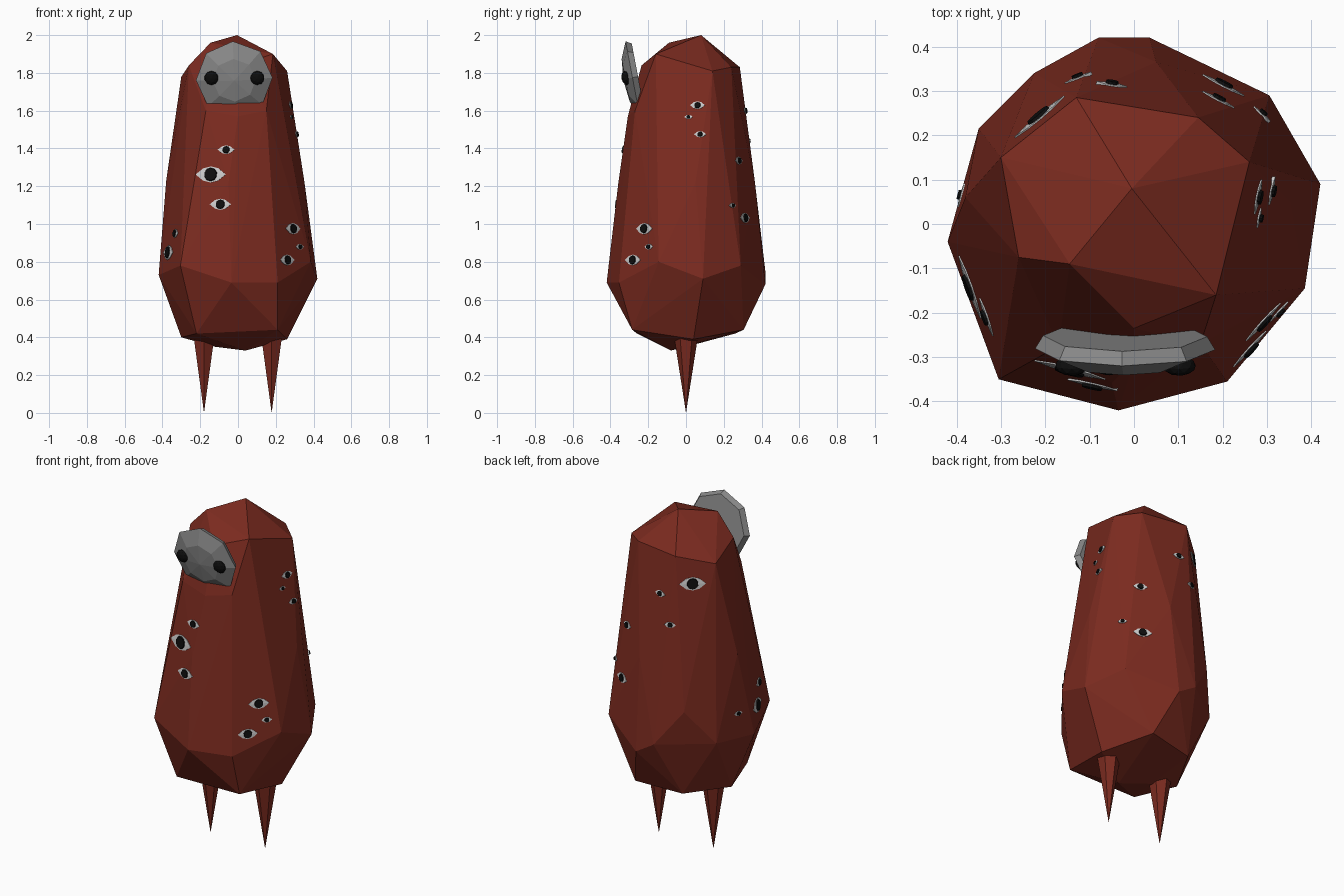
import bpy, bmesh, math
from mathutils import Vector, Matrix
from mathutils.bvhtree import BVHTree

if "Cube" in bpy.data.objects:
    bpy.data.objects.remove(bpy.data.objects["Cube"])


def material(name, r, g, b):
    m = bpy.data.materials.new(name)
    m.diffuse_color = (r, g, b, 1)
    m.use_nodes = True
    m.node_tree.nodes["Principled BSDF"].inputs["Base Color"].default_value = m.diffuse_color
    return m


RED = material("red_skin", 0.2, 0.024, 0.014)
GREY = material("grey_face", 0.25, 0.25, 0.25)
WHITE = material("eye_white", 0.65, 0.65, 0.65)
BLACK = material("black", 0.004, 0.004, 0.004)


def finish(name, bm, mat, matrix=None):
    if matrix:
        bm.transform(matrix)
    bmesh.ops.recalc_face_normals(bm, faces=bm.faces)
    mesh = bpy.data.meshes.new(name)
    bm.to_mesh(mesh)
    bm.free()
    mesh.materials.append(mat)
    ob = bpy.data.objects.new(name, mesh)
    bpy.context.collection.objects.link(ob)
    return ob


def frame(pos, normal):
    """Local x runs level along the surface, local z points outwards."""
    n = normal.normalized()
    x = Vector((0, 0, 1)).cross(n).normalized()
    m = Matrix((x, n.cross(x), n)).transposed().to_4x4()
    m.translation = pos
    return m


# Body: faceted hull over a few irregular rings
belly = [(-.42, -.04, .73), (-.305, -.35, .78), (-.035, -.42, .69), (.21, -.355, .69),
         (.385, -.145, .80), (.42, .09, .71), (.305, .29, .78), (.035, .42, .68),
         (-.08, .42, .75), (-.35, .215, .75), (-.225, .34, .95)]
waist = [(-.38, .06, 1.23), (.352, .05, 1.22), (.05, .365, 1.22), (-.05, -.358, 1.22)]
chest = [(-.17, -.275, 1.6), (.15, -.27, 1.6), (0, -.308, 1.57), (0, -.235, 1.84)]
crown = [(-.3, .15, 1.78), (-.13, .285, 1.83), (.145, .24, 1.83), (.26, .14, 1.81),
         (.185, -.16, 1.9), (-.145, -.09, 1.96), (-.26, -.075, 1.84), (-.005, .08, 2)]
base = [(-.3, 0, .4), (-.22, -.26, .42), (.21, -.285, .44), (.26, .04, .39),
        (.12, .305, .44), (-.16, .26, .42), (.04, -.08, .33), (-.12, 0, .35)]
bm = bmesh.new()
for p in belly + waist + chest + crown + base:
    bm.verts.new(p)
hull = bmesh.ops.convex_hull(bm, input=bm.verts)
loose = [v for v in bm.verts if not v.link_faces]
bmesh.ops.delete(bm, geom=loose, context='VERTS')
bmesh.ops.recalc_face_normals(bm, faces=bm.faces)
tree = BVHTree.FromBMesh(bm)
finish("body", bm, RED)

# Spike legs
for side, x in (("left", -.18), ("right", .178)):
    bm = bmesh.new()
    bmesh.ops.create_cone(bm, cap_ends=True, segments=6, radius1=0, radius2=.072, depth=.46)
    bmesh.ops.remove_doubles(bm, verts=bm.verts, dist=.0001)
    finish(side + "_leg", bm, RED, Matrix.Translation((x, 0, .23)))

# Face: shallow eight-sided dome tilted with the chest
face_frame = frame(Vector((-.02, -.282, 1.768)), Vector((0, -1, -.19)))
bm = bmesh.new()
rings = []
for r, h in ((.185, -.03), (.203, 0), (.115, .038)):
    rings.append([bm.verts.new((r * math.cos(a), r * math.sin(a), h))
                  for a in (math.radians(45 * i + 2) for i in range(8))])
for low, high in zip(rings, rings[1:]):
    for i in range(8):
        j = (i + 1) % 8
        bm.faces.new((low[i], low[j], high[j], high[i]))
bm.faces.new(rings[0])
tip = bm.verts.new((0, 0, .05))
for i in range(8):
    bm.faces.new((rings[2][i], rings[2][(i + 1) % 8], tip))
finish("face", bm, GREY, face_frame)

# Face eyes
for side, x in (("left", -.12), ("right", .122)):
    bm = bmesh.new()
    bmesh.ops.create_icosphere(bm, subdivisions=2, radius=1)
    finish(side + "_face_eye", bm, BLACK,
           face_frame @ Matrix.Translation((x, .012, .036)) @ Matrix.Diagonal((.038, .038, .022, 1)))


def body_eye(i, pos, width):
    hit, normal, _, _ = tree.find_nearest(Vector(pos))
    m = frame(hit, normal)
    # Almond white with a slightly raised middle
    outline = [(-1, 0), (-.5, -.4), (0, -.52), (.5, -.4), (1, 0), (.5, .4), (0, .52), (-.5, .4)]
    bm = bmesh.new()
    half = width / 2
    low = [bm.verts.new((x * half, y * half, -.004)) for x, y in outline]
    high = [bm.verts.new((x * half, y * half, .003)) for x, y in outline]
    mid = bm.verts.new((0, 0, .006))
    bm.faces.new(low)
    for a in range(8):
        b = (a + 1) % 8
        bm.faces.new((low[a], low[b], high[b], high[a]))
        bm.faces.new((high[a], high[b], mid))
    finish(f"eye_white_{i}", bm, WHITE, m)
    # Pupil
    bm = bmesh.new()
    bmesh.ops.create_cone(bm, cap_ends=True, segments=10, radius1=width * .235,
                          radius2=width * .2, depth=.012)
    finish(f"pupil_{i}", bm, BLACK, m @ Matrix.Translation((0, 0, .004)))


# Body eyes, in clusters of three: position, width
eyes = [((-.15, -.35, 1.265), .165), ((-.065, -.34, 1.395), .09), ((-.095, -.37, 1.105), .115),
        ((.29, -.22, .975), .115), ((.33, -.2, .88), .06), ((.265, -.285, .81), .11),
        ((-.345, -.214, .952), .09), ((-.38, -.146, .85), .15), ((-.39, .065, .883), .055),
        ((.285, .06, 1.63), .08), ((.3, .01, 1.57), .045), ((.31, .075, 1.475), .065),
        ((-.22, .25, 1.674), .145), ((-.05, .315, 1.6), .07), ((-.13, .34, 1.44), .065),
        ((.2, .3, 1.338), .08), ((.295, .255, 1.1), .05), ((.205, .32, 1.033), .105)]
for i, (pos, width) in enumerate(eyes, 1):
    body_eye(i, pos, width)
